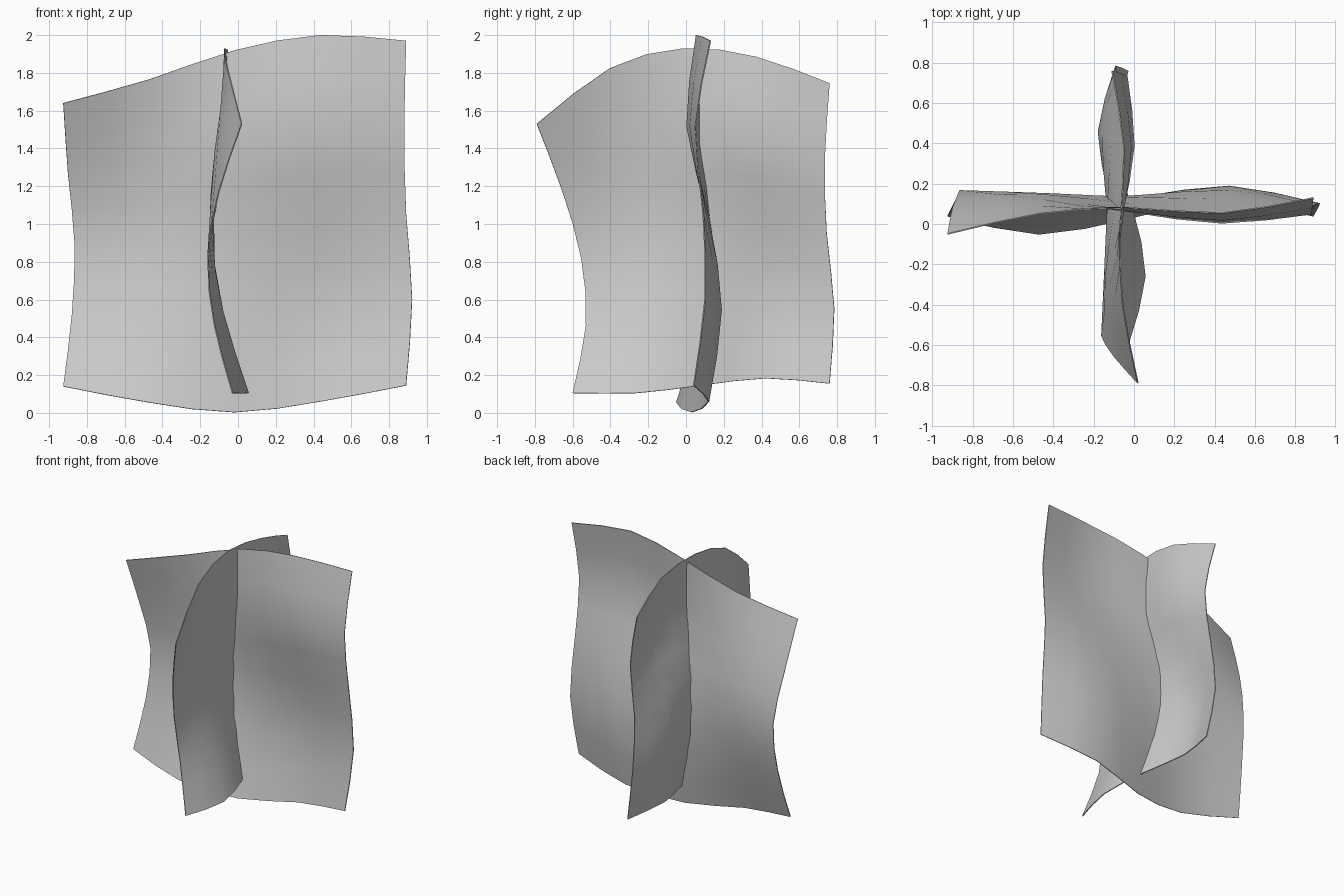
import bpy
import bmesh

if "Cube" in bpy.data.objects:
    bpy.data.objects.remove(bpy.data.objects["Cube"])

SEG = 8  # grid divisions per sheet


def spline(vals, t):
    """Smooth curve through evenly spaced values, t in 0..1."""
    n = len(vals) - 1
    i = min(int(t * n), n - 1)
    f = t * n - i
    b, c = vals[i], vals[i + 1]
    a = vals[i - 1] if i else 2 * b - c
    d = vals[i + 2] if i + 2 <= n else 2 * c - b
    return b + 0.5 * f * (c - a + f * (2*a - 5*b + 4*c - d + f * (3*(b - c) + d - a)))


def sheet(name, near, far, low, high, bulge, along_x):
    """Wavy sheet: four outline curves plus sideways bulge profiles."""
    bm = bmesh.new()
    grid = []
    for i in range(SEG + 1):
        u = i / SEG
        z0, z1 = spline(low, u), spline(high, u)
        col = []
        for j in range(SEG + 1):
            v = j / SEG
            h0, h1 = spline(near, v), spline(far, v)
            h = h0 + (h1 - h0) * u
            off = spline([spline(p, v) for p in bulge], u)
            z = max(0, z0 + (z1 - z0) * v)
            col.append(bm.verts.new((h, off, z) if along_x else (off, h, z)))
        grid.append(col)
    for i in range(SEG):
        for j in range(SEG):
            bm.faces.new((grid[i][j], grid[i+1][j], grid[i+1][j+1], grid[i][j+1]))
    me = bpy.data.meshes.new(name)
    bm.to_mesh(me)
    bm.free()
    ob = bpy.data.objects.new(name, me)
    bpy.context.collection.objects.link(ob)
    # thin body
    mod = ob.modifiers.new("thickness", 'SOLIDIFY')
    mod.thickness = 0.006
    mod.offset = 0
    bpy.ops.object.select_all(action='DESELECT')
    ob.select_set(True)
    bpy.context.view_layer.objects.active = ob
    bpy.ops.object.modifier_apply(modifier=mod.name)
    bpy.ops.object.shade_smooth_by_angle()
    return ob


# Sheet running left to right
sheet("wide_sheet",
      near=(-.925, -.88, -.865, -.90, -.925), far=(.89, .922, .89, .88, .89),
      low=(.14, .055, .003, .06, .145), high=(1.64, 1.765, 1.92, 2.0, 1.97),
      bulge=((.04, .13, .165, .08, -.05),
             (-.05, .08, .15, .12, .05),
             (.03, .13, .13, .06, .08),
             (.12, .187, .12, .005, .055),
             (.04, .10, .09, .05, .13)),
      along_x=True)

# Sheet running front to back: same waves, turned a quarter
sheet("cross_sheet",
      near=(-.60, -.53, -.555, -.655, -.79), far=(.76, .785, .745, .735, .76),
      low=(.105, .105, .145, .183, .155), high=(1.53, 1.825, 1.93, 1.885, 1.745),
      bulge=((-.03, -.125, -.16, -.10, .02),
             (.055, -.08, -.145, -.12, -.055),
             (-.01, -.12, -.13, -.06, -.07),
             (-.11, -.177, -.11, 0, -.05),
             (-.03, -.09, -.08, -.035, -.11)),
      along_x=False)
